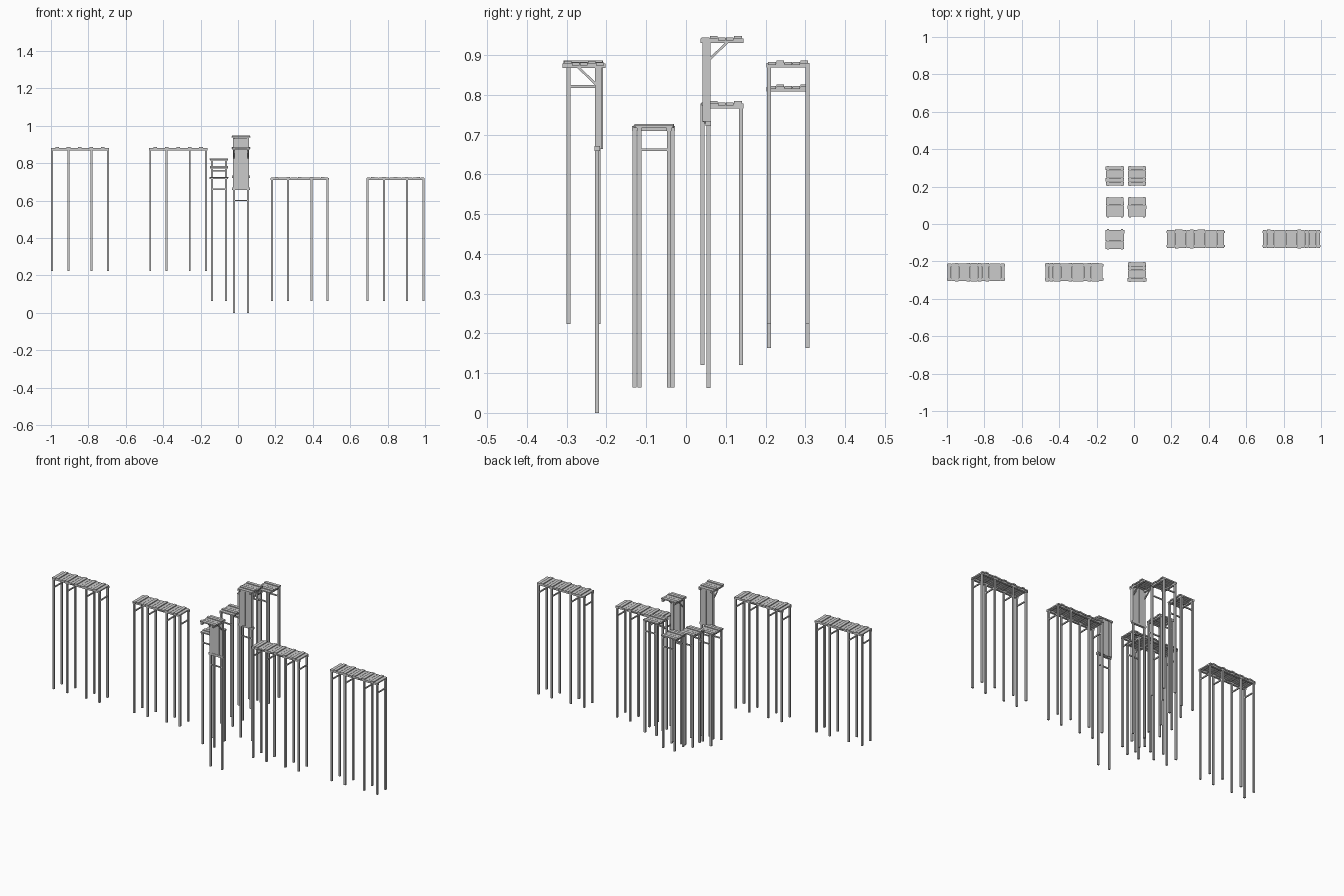
import bpy, bmesh, math, random
from mathutils import Matrix, Vector

if "Cube" in bpy.data.objects:
    bpy.data.objects.remove(bpy.data.objects["Cube"])

random.seed(4)


def box(bm, lo, hi, rot=None):
    """Axis-aligned box between two corners, optionally rotated about its centre."""
    lo, hi = Vector(lo), Vector(hi)
    size = hi - lo
    m = Matrix.Translation((lo + hi) / 2)
    if rot:
        m = m @ rot
    bmesh.ops.create_cube(bm, size=1, matrix=m @ Matrix.Diagonal((*size, 1)))


def strut(bm, a, b, t):
    """Square bar from a to b."""
    a, b = Vector(a), Vector(b)
    d = b - a
    q = d.to_track_quat('Z', 'Y').to_matrix().to_4x4()
    bmesh.ops.create_cube(bm, size=1, matrix=Matrix.Translation((a + b) / 2) @ q
                          @ Matrix.Diagonal((t, t, d.length, 1)))


def finish(bm, name, loc, angle):
    me = bpy.data.meshes.new(name)
    bm.to_mesh(me)
    bm.free()
    ob = bpy.data.objects.new(name, me)
    ob.location = loc
    ob.rotation_euler.z = angle
    bpy.context.collection.objects.link(ob)


GAUGE = 0.0375   # half the spacing of the two long beams
POST = 0.005     # half thickness of a post


# Local frame: length along x, width along y, z = 0 at the deck top
def deck(name, loc, angle, half_len):
    # crosswise planks of slightly varying height and length
    bm = bmesh.new()
    n = round(half_len * 2 / 0.0205)
    w = half_len * 2 / n
    for i in range(n):
        x = -half_len + i * w
        up = 0 if i % 3 == 1 else -0.004
        y = 0.049 + random.uniform(-0.002, 0.001)
        box(bm, (x + 0.0006, -y, up - 0.007), (x + w - 0.0006, y, up))
    finish(bm, name + "_planks", loc, angle)
    # two long beams
    bm = bmesh.new()
    for s in (-1, 1):
        box(bm, (-half_len - 0.003, s * GAUGE - 0.006, -0.018),
            (half_len + 0.003, s * GAUGE + 0.006, -0.006))
    finish(bm, name + "_beams", loc, angle)


def legs(name, loc, angle, xs):
    # posts in pairs, each pair tied by a crosswise rail
    bm = bmesh.new()
    for x in xs:
        for s in (-1, 1):
            y = s * GAUGE
            box(bm, (x - POST, y - POST, -0.663), (x + POST, y + POST, -0.012))
        box(bm, (x - 0.003, -GAUGE, -0.069), (x + 0.003, GAUGE, -0.062))
    finish(bm, name + "_posts", loc, angle)


def ladder_platform(name, loc, angle):
    # deck carried on one side by a boarded wall standing on two tall posts
    deck(name, loc, angle, 0.051)
    bm = bmesh.new()
    for s in (-1, 1):
        y = s * GAUGE
        box(bm, (-0.038, y - POST, -0.885), (-0.028, y + POST, -0.012))
        strut(bm, (-0.034, y, -0.062), (0.018, y, -0.012), 0.006)
    box(bm, (-0.036, -GAUGE, -0.288), (-0.030, GAUGE, -0.281))
    box(bm, (-0.041, -0.047, -0.227), (-0.027, 0.047, -0.214))
    finish(bm, name + "_posts_and_braces", loc, angle)
    # vertical wall boards
    bm = bmesh.new()
    n, w = 4, 0.086 / 4
    for i in range(n):
        y = -0.043 + i * w
        f = -0.048 + 0.003 * (i % 2)
        box(bm, (f, y + 0.0005, -0.218 + random.uniform(-0.004, 0.003)),
            (-0.029, y + w - 0.0005, -0.012))
    finish(bm, name + "_wall_boards", loc, angle)


UP = math.pi / 2

# Long walkways running left to right
for name, x, y, z in (("far_left_walkway", -0.845, -0.258, 0.886),
                      ("left_walkway", -0.32, -0.258, 0.886),
                      ("right_walkway", 0.33, -0.080, 0.727),
                      ("far_right_walkway", 0.842, -0.080, 0.727)):
    deck(name, (x, y, z), 0, 0.153)
    legs(name, (x, y, z), 0, (-0.149, -0.062, 0.062, 0.149))

# Small four-post platforms running front to back
for name, x, y, z in (("back_left_platform", -0.102, 0.257, 0.826),
                      ("back_right_platform", 0.016, 0.257, 0.886),
                      ("middle_left_platform", -0.102, 0.090, 0.784),
                      ("front_left_platform", -0.102, -0.082, 0.727)):
    deck(name, (x, y, z), UP, 0.051)
    legs(name, (x, y, z), UP, (-0.048, 0.048))

# Platforms on boarded walls, facing opposite ways
ladder_platform("middle_wall_platform", (0.016, 0.090, 0.948), UP)
ladder_platform("front_wall_platform", (0.016, -0.257, 0.885), -UP)
